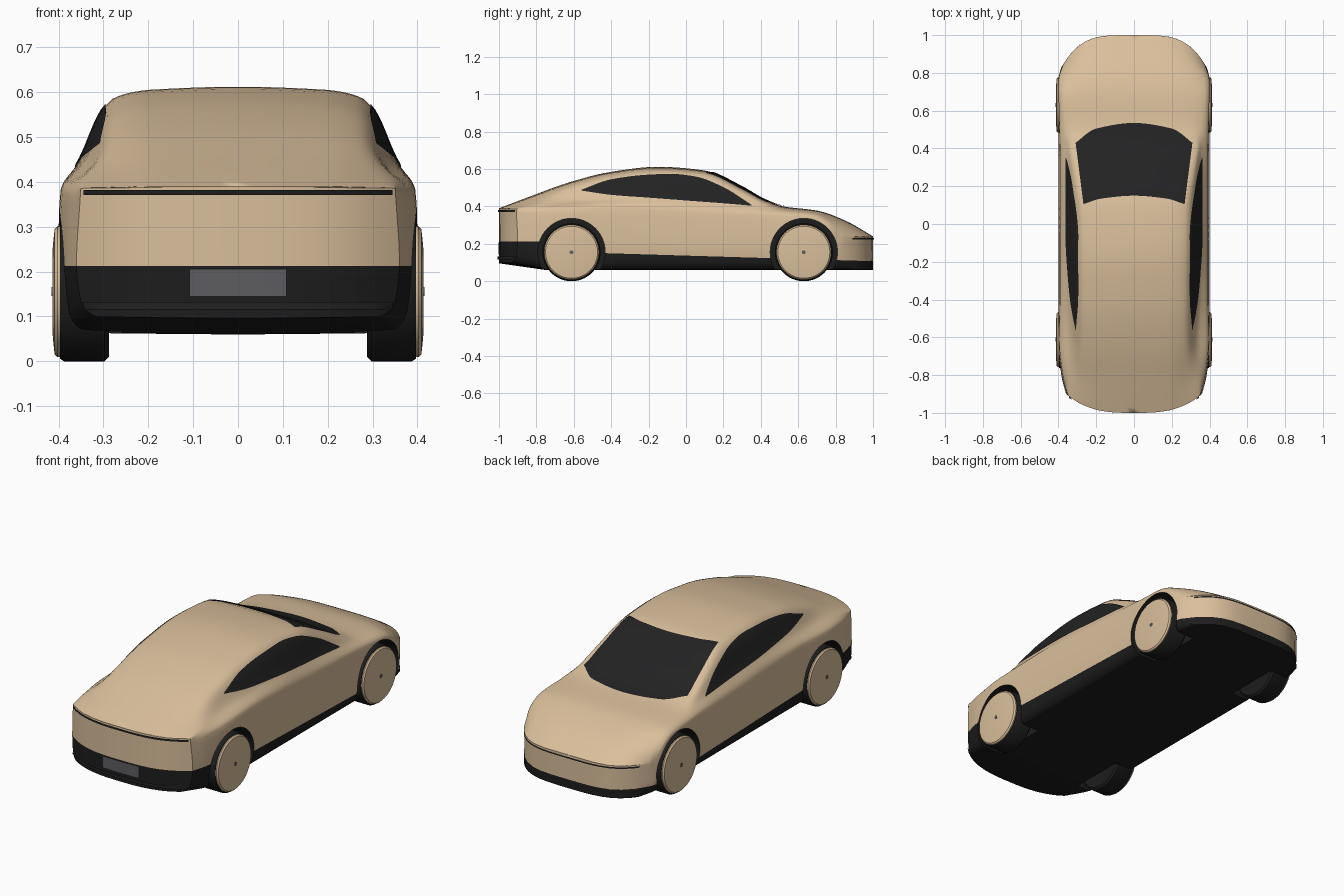
import bpy, bmesh, math
from mathutils import Vector
from mathutils.bvhtree import BVHTree

if "Cube" in bpy.data.objects:
    bpy.data.objects.remove(bpy.data.objects["Cube"])


def material(name, rgb):
    m = bpy.data.materials.new(name)
    m.diffuse_color = (*rgb, 1)
    m.use_nodes = True
    m.node_tree.nodes["Principled BSDF"].inputs["Base Color"].default_value = m.diffuse_color
    return m


PAINT = material("beige paint", (0.70, 0.52, 0.33))
TRIM = material("black trim", (0.012, 0.012, 0.012))
GLASS = material("dark glass", (0.016, 0.016, 0.017))
GREY = material("plate grey", (0.11, 0.11, 0.12))


def smooth(ts, rows, k):
    """Monotone cubic through rows, k samples per segment."""
    n, cols = len(ts), range(len(rows[0]))
    d = [[(rows[i + 1][c] - rows[i][c]) / (ts[i + 1] - ts[i]) for c in cols] for i in range(n - 1)]
    m = [d[0]]
    for a, b in zip(d, d[1:]):
        m.append([2 * a[c] * b[c] / (a[c] + b[c]) if a[c] * b[c] > 0 else 0 for c in cols])
    m.append(d[-1])
    out = []
    for i in range(n - 1):
        h = ts[i + 1] - ts[i]
        for j in range(k):
            u = j / k
            h0, h1 = 2*u**3 - 3*u*u + 1, u**3 - 2*u*u + u
            h2, h3 = 3*u*u - 2*u**3, u**3 - u*u
            out.append([h0 * rows[i][c] + h1 * h * m[i][c] + h2 * rows[i + 1][c] + h3 * h * m[i + 1][c]
                        for c in cols])
    out.append(list(rows[-1]))
    return out


def finish(bm, name, mats, angle=35):
    me = bpy.data.meshes.new(name)
    bm.to_mesh(me)
    bm.free()
    ob = bpy.data.objects.new(name, me)
    bpy.context.collection.objects.link(ob)
    for m in mats:
        me.materials.append(m)
    shade(ob, angle)
    return ob


def shade(ob, angle=35):
    bpy.ops.object.select_all(action='DESELECT')
    ob.select_set(True)
    bpy.context.view_layer.objects.active = ob
    bpy.ops.object.shade_smooth_by_angle(angle=math.radians(angle))


# Body stations: y, top z, half width, shoulder z, belt x, belt z, roof edge x, roof edge z
STATIONS = [
    (-1.0, .390, .360, .360, .350, .385, .280, .388),
    (-.85, .447, .385, .370, .350, .405, .275, .428),
    (-.62, .530, .403, .385, .335, .430, .275, .505),
    (-.40, .585, .400, .390, .345, .445, .275, .560),
    (-.15, .612, .400, .380, .352, .450, .280, .585),
    (.10, .592, .400, .365, .355, .430, .285, .570),
    (.30, .505, .400, .358, .355, .415, .315, .480),
    (.42, .437, .400, .355, .360, .395, .330, .420),
    (.52, .400, .402, .350, .365, .378, .300, .393),
    (.70, .378, .406, .340, .372, .362, .280, .374),
    (.85, .325, .405, .298, .372, .312, .280, .322),
    (1.0, .240, .385, .210, .375, .235, .280, .239),
]


def half_section(row, k=5):
    s, zt, w, zs, wb, zb, wr, zr = row
    z0 = .064 + .036 * max(0, (-s - .75) / .25)
    p = [(0, z0 - .004), (w * .6, z0 - .002), (w - .045, z0), (w - .01, z0 + .035),
         (w, z0 + .45 * (zs - z0)), (w - .008, zs), (wb, zb), (wr, zr),
         (wr * .7, zt - .25 * (zt - zr)), (0, zt)]
    p = [(-p[1][0], p[1][1])] + p + [(-p[-2][0], p[-2][1])]   # mirrored ghosts
    ts = [0]
    for a, b in zip(p, p[1:]):
        ts.append(ts[-1] + math.dist(a, b))
    return smooth(ts, p, k)[k:-k]


def ring(row, scale=1):
    """Full cross-section, bowed in plan towards both ends."""
    s = row[0]
    half = half_section(row)
    pts = half + [(-x, z) for x, z in half[-2:0:-1]]
    wt = max(0, (abs(s) - .4) / .6) ** 3
    out = []
    for x, z in pts:
        x *= scale
        bow = .1 * (abs(x) / .36) ** 3 if s < 0 else -.2 * (abs(x) / .4) ** 4
        out.append((x, s + bow * wt, z))
    return out


# Body shell: loft, closed by shrinking the end rings to the centre line
rows = smooth([r[0] for r in STATIONS], STATIONS, 5)
caps = (0, .15, .3, .45, .6, .74, .87)
rings = [ring(rows[0], k) for k in caps] + [ring(r) for r in rows] + [ring(rows[-1], k) for k in caps[::-1]]
bm = bmesh.new()
grid = [[bm.verts.new(p) for p in r] for r in rings]
n = len(grid[0])
for a, b in zip(grid, grid[1:]):
    for i in range(n):
        bm.faces.new((a[i], a[(i + 1) % n], b[(i + 1) % n], b[i]))
bmesh.ops.remove_doubles(bm, verts=bm.verts, dist=1e-5)
bmesh.ops.recalc_face_normals(bm, faces=bm.faces)
bvh = BVHTree.FromBMesh(bm)

# Black lower band: cut along the sill line and the rear bumper line
for co, no in (((0, 0, .137), (0, .03, 1)), ((0, 0, .212), (0, 0, 1))):
    bmesh.ops.bisect_plane(bm, geom=bm.verts[:] + bm.edges[:] + bm.faces[:], dist=1e-5,
                           plane_co=co, plane_no=no)
for f in bm.faces:
    c = f.calc_center_median()
    f.material_index = int(c.z < .137 - .03 * c.y or (c.y < -.7 and c.z < .212))
body = finish(bm, "body", [PAINT, TRIM])


def lathe(bm, profile, y, z, side, n=56):
    """Revolve (x, radius) points about a sideways axle."""
    loops = [[bm.verts.new((side * x, y + r * math.cos(2 * math.pi * i / n), z + r * math.sin(2 * math.pi * i / n)))
              for i in range(n)] for x, r in profile]
    for a, b in zip(loops, loops[1:]):
        for i in range(n):
            bm.faces.new((a[i], a[(i + 1) % n], b[(i + 1) % n], b[i]))
    bmesh.ops.remove_doubles(bm, verts=bm.verts, dist=1e-5)
    bmesh.ops.recalc_face_normals(bm, faces=bm.faces)


WHEELS = [(end, y, tag, side) for end, y in (("rear", -.612), ("front", .63))
          for tag, side in (("left", -1), ("right", 1))]

# Wheel wells
bm = bmesh.new()
for end, y, tag, side in WHEELS:
    lathe(bm, [(.26, 0), (.26, .18), (.5, .18), (.5, 0)], y, .156, side)
for f in bm.faces:
    f.material_index = 1
cutter = finish(bm, "wheel_well_cutter", [PAINT, TRIM])
cutter.hide_render = True
mod = body.modifiers.new("wells", 'BOOLEAN')
mod.operation, mod.solver, mod.object = 'DIFFERENCE', 'EXACT', cutter
bpy.context.view_layer.objects.active = body
bpy.ops.object.modifier_apply(modifier=mod.name)
bpy.data.objects.remove(cutter)
shade(body)

# Wheels: tyre, smooth disc cover, small hub
PARTS = (("tyre", TRIM, [(.288, 0), (.288, .145), (.298, .155), (.388, .155), (.397, .149), (.397, 0)]),
         ("wheel_cover", PAINT, [(.39, 0), (.39, .146), (.402, .146), (.409, .139), (.413, .1), (.414, 0)]),
         ("hub", GREY, [(.41, 0), (.41, .010), (.416, .010), (.416, 0)]))
for end, y, tag, side in WHEELS:
    for part, mat, profile in PARTS:
        bm = bmesh.new()
        lathe(bm, profile, y, .155, side)
        finish(bm, f"{end}_{tag}_{part}", [mat])


def plate(name, mat, us, low, high, to3d, ray, lift=.004, rows=10):
    """Thin sheet between two curves, projected onto the body along ray."""
    ray = Vector(ray)
    bm = bmesh.new()
    cols = []
    for u, a, b in smooth(us, list(zip(us, low, high)), 8):
        col = []
        for j in range(rows + 1):
            start = Vector(to3d(u, a + (b - a) * j / rows)) - ray * 2
            hit = bvh.ray_cast(start, ray)[0]
            col.append(bm.verts.new(hit - ray * lift) if hit else None)
        cols.append(col)
    for a, b in zip(cols, cols[1:]):
        for j in range(rows):
            q = (a[j], b[j], b[j + 1], a[j + 1])
            if all(q):
                f = bm.faces.new(q)
                f.normal_update()
                if f.normal.dot(ray) > 0:
                    f.normal_flip()
    finish(bm, name, [mat], 60)


# Side windows
for tag, side in (("left", -1), ("right", 1)):
    plate(f"{tag}_side_window", GLASS, (-.56, -.4, -.2, -.08, .05, .2, .35),
          (.485, .462, .447, .438, .428, .417, .404), (.489, .545, .570, .574, .560, .503, .409),
          lambda u, v: (0, u, v), (-side, 0, 0))

# Windscreen
wx = (-.318, -.2, 0, .2, .318)
plate("windscreen", GLASS, wx, (.43, .505, .535, .505, .43), (.105, .135, .15, .135, .105),
      lambda u, v: (u * (1 - .16 * (.5 - v) / .4), v, 0), (0, 0, -1), rows=16)

# Light strips, number plate and rear bumper lip
span = (-.345, -.2, 0, .2, .345)
plate("tail_light_strip", TRIM, span, [.371] * 5, [.382] * 5, lambda u, v: (u, 0, v), (0, 1, 0), rows=2)
plate("head_light_strip", TRIM, span, [.222] * 5, [.230] * 5, lambda u, v: (u, 0, v), (0, -1, 0), rows=2)
plate("rear_bumper_lip", GLASS, span, [.115] * 5, [.132] * 5, lambda u, v: (u, 0, v), (0, 1, 0), .008, 2)
plate("number_plate", GREY, (-.108, 0, .108), [.144] * 3, [.206] * 3, lambda u, v: (u, 0, v), (0, 1, 0), .006, 4)
